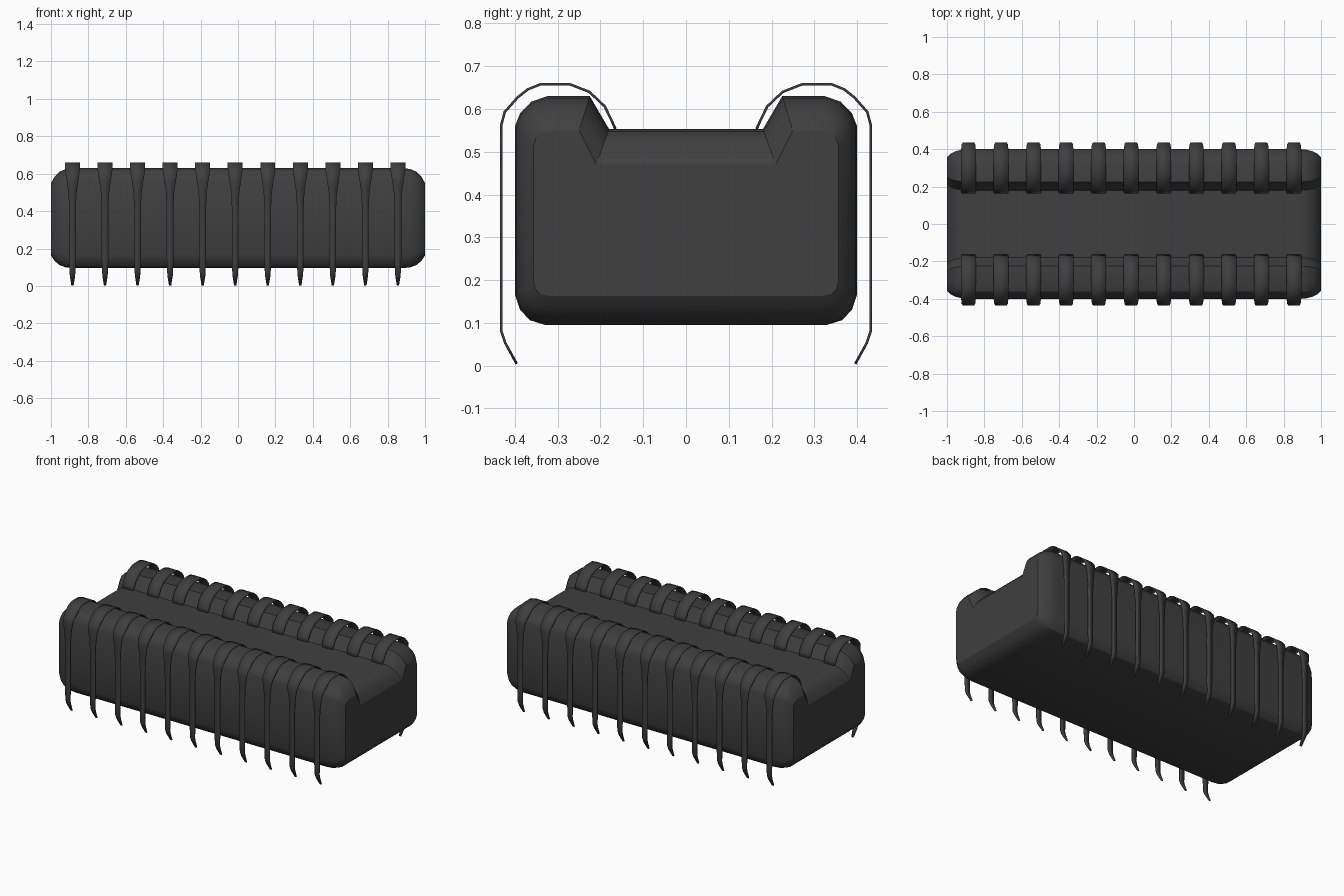
import bpy
import bmesh

cube = bpy.data.objects.get("Cube")
if cube:
    bpy.data.objects.remove(cube, do_unlink=True)

charcoal = bpy.data.materials.new("charcoal_plastic")
charcoal.use_nodes = True
colour = (0.05, 0.05, 0.05, 1)
charcoal.diffuse_color = colour
charcoal.node_tree.nodes["Principled BSDF"].inputs["Base Color"].default_value = colour


def make_object(name, bm, angle):
    mesh = bpy.data.meshes.new(name)
    bm.to_mesh(mesh)
    bm.free()
    mesh.materials.append(charcoal)
    obj = bpy.data.objects.new(name, mesh)
    bpy.context.collection.objects.link(obj)
    bpy.ops.object.select_all(action="DESELECT")
    obj.select_set(True)
    bpy.context.view_layer.objects.active = obj
    bpy.ops.object.shade_smooth_by_angle(angle=angle)
    return obj


# Housing: a channel-shaped half section, full size and shrunk for the end caps
full = [(0.33, 0.095), (0.365, 0.106), (0.388, 0.13), (0.4, 0.165), (0.4, 0.56),
        (0.388, 0.59), (0.362, 0.617), (0.325, 0.63), (0.225, 0.63), (0.18, 0.553)]
end = [(0.32, 0.163), (0.34, 0.167), (0.352, 0.178), (0.357, 0.197), (0.357, 0.51),
       (0.352, 0.53), (0.34, 0.544), (0.315, 0.55), (0.25, 0.55), (0.21, 0.47)]


def section(t):
    half = [(a + (c - a) * t, b + (d - b) * t) for (a, b), (c, d) in zip(full, end)]
    return half + [(-y, z) for y, z in reversed(half)]


# Rounded ends: position along x and the share of shrinking there
stations = [(0.88, 0), (0.92, 0.06), (0.955, 0.25), (0.98, 0.56), (1, 1)]
stations = [(-x, t) for x, t in reversed(stations)] + stations

bm = bmesh.new()
rings = [[bm.verts.new((x, y, z)) for y, z in section(t)] for x, t in stations]
for a, b in zip(rings, rings[1:]):
    for i in range(len(a)):
        j = (i + 1) % len(a)
        bm.faces.new((a[i], a[j], b[j], b[i]))
bm.faces.new(rings[0])
bm.faces.new(rings[-1])
bmesh.ops.recalc_face_normals(bm, faces=bm.faces)
make_object("housing", bm, 0.45)

# Contact pin: distance from the middle, height and half width along its path
pin_path = [(0.396, 0.004, 0.006), (0.423, 0.053, 0.014), (0.432, 0.08, 0.016),
            (0.432, 0.14, 0.018), (0.432, 0.42, 0.018), (0.432, 0.5, 0.022),
            (0.432, 0.563, 0.031), (0.424, 0.593, 0.036), (0.394, 0.627, 0.04),
            (0.37, 0.646, 0.04), (0.34, 0.658, 0.04), (0.272, 0.658, 0.04),
            (0.226, 0.64, 0.04), (0.19, 0.606, 0.04), (0.174, 0.573, 0.04),
            (0.165, 0.553, 0.035)]


def pin_row(name, side):
    bm = bmesh.new()
    pairs = [[bm.verts.new((-0.885 + s * w, side * y, z)) for s in (-side, side)]
             for y, z, w in pin_path]
    for a, b in zip(pairs, pairs[1:]):
        bm.faces.new((a[0], b[0], b[1], a[1]))
    row = make_object(name, bm, 0.6)
    array = row.modifiers.new("row", "ARRAY")
    array.count = 11
    array.use_relative_offset = False
    array.use_constant_offset = True
    array.constant_offset_displace = (0.174, 0, 0)
    thick = row.modifiers.new("thickness", "SOLIDIFY")
    thick.thickness = 0.006
    thick.offset = 0


pin_row("front_contact_pins", -1)
pin_row("back_contact_pins", 1)
